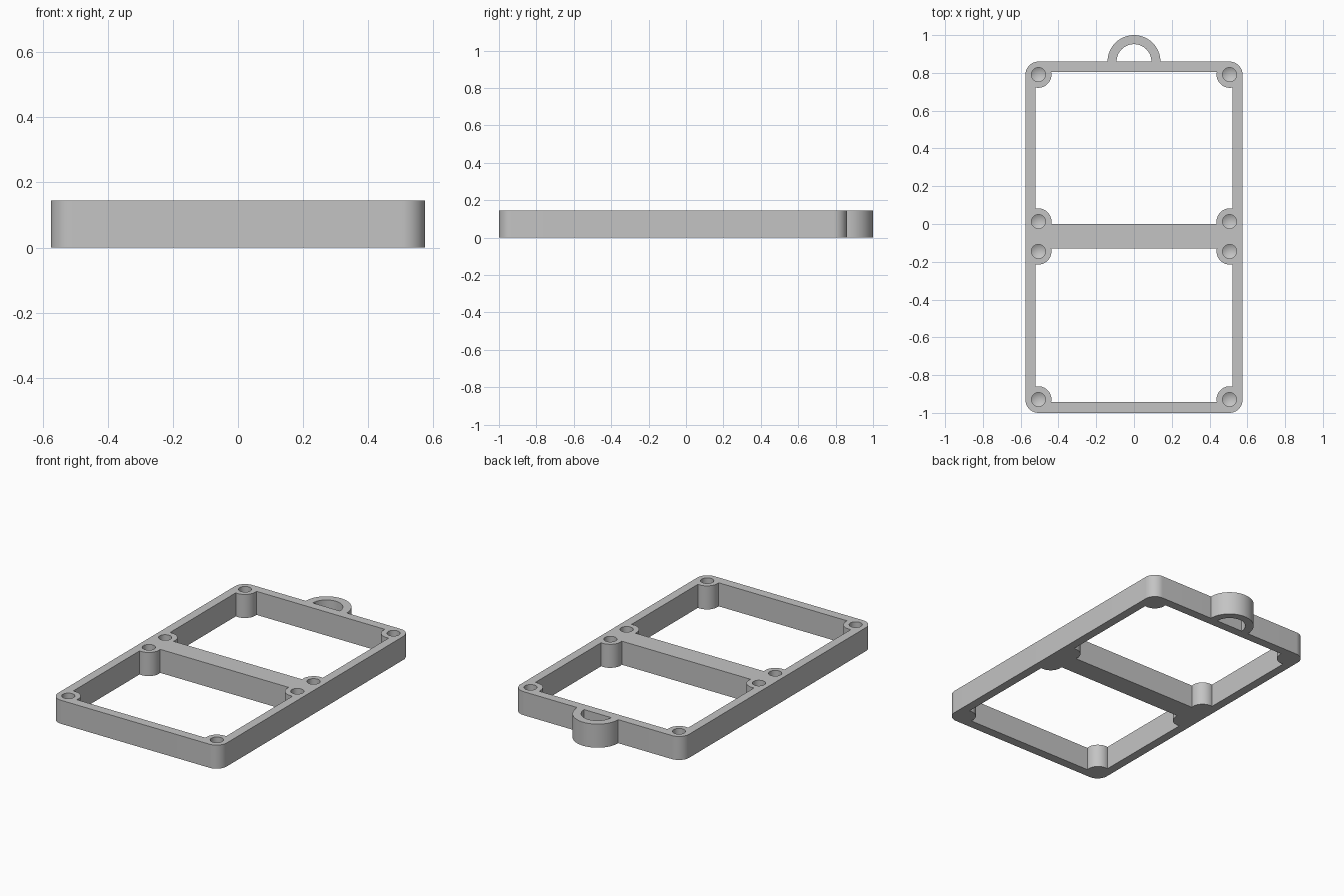
import bpy, bmesh, math
from mathutils import Vector

if "Cube" in bpy.data.objects:
    bpy.data.objects.remove(bpy.data.objects["Cube"])

H = 0.145                  # plate thickness
HALF_W, Y0, Y1 = 0.575, -1.0, 0.86
WIN_X = 0.52               # half width of the openings
BOSS_X, BOSS_R = 0.506, 0.07
LOOP_R, LOOP_HOLE_R = 0.14, 0.092
WINDOWS = [(0.0, 0.804), (-0.942, -0.132)]
INSET = 0.013              # boss centre distance from opening edge


def arc(cx, cy, r, a0, a1, n=16):
    """Points along an arc, angles in degrees."""
    angles = [math.radians(a0 + (a1 - a0) * i / n) for i in range(n + 1)]
    return [(cx + r * math.cos(a), cy + r * math.sin(a)) for a in angles]


def add_prism(bm, pts, z0, z1):
    """Extrude a flat outline between two heights."""
    face = bm.faces.new([bm.verts.new((x, y, z0)) for x, y in pts])
    out = bmesh.ops.extrude_face_region(bm, geom=[face])
    verts = [g for g in out["geom"] if isinstance(g, bmesh.types.BMVert)]
    bmesh.ops.translate(bm, verts=verts, vec=Vector((0, 0, z1 - z0)))


def add_drill(bm, x, y, r=0.037, n=32):
    """Blind hole cutter with a pointed tip."""
    rings = [[bm.verts.new((px, py, z)) for px, py in arc(x, y, r, 0, 360, n)[:-1]]
             for z in (0.04, H + 0.05)]
    tip = bm.verts.new((x, y, 0.018))
    bm.faces.new(rings[1])
    for i in range(n):
        j = (i + 1) % n
        bm.faces.new((rings[0][i], rings[0][j], rings[1][j], rings[1][i]))
        bm.faces.new((rings[0][j], rings[0][i], tip))


def finish(bm, name):
    bmesh.ops.recalc_face_normals(bm, faces=bm.faces[:])
    mesh = bpy.data.meshes.new(name)
    bm.to_mesh(mesh)
    bm.free()
    ob = bpy.data.objects.new(name, mesh)
    bpy.context.collection.objects.link(ob)
    return ob


# Outer outline: rounded rectangle with a half-round hanging loop at the back
R = BOSS_R
outline = (arc(HALF_W - R, Y0 + R, R, -90, 0) + arc(HALF_W - R, Y1 - R, R, 0, 90)
           + arc(0, Y1, LOOP_R, 0, 180, 40)
           + arc(-HALF_W + R, Y1 - R, R, 90, 180) + arc(-HALF_W + R, Y0 + R, R, 180, 270))
bm = bmesh.new()
add_prism(bm, outline, 0, H)
frame = finish(bm, "double_frame")

# Openings whose corners go round the screw bosses, and the loop opening
bm = bmesh.new()
reach = math.sqrt(BOSS_R ** 2 - INSET ** 2)
tilt = math.degrees(math.atan2(INSET, reach))
for low, high in WINDOWS:
    pts = []
    for sx, sy, mid in ((1, 1, 225), (-1, 1, 315), (-1, -1, 45), (1, -1, 135)):
        cy = high - INSET if sy > 0 else low + INSET
        half = 45 + tilt * (WIN_X - BOSS_X) / INSET
        pts += arc(sx * (WIN_X - INSET), cy, BOSS_R, mid + half, mid - half)
    add_prism(bm, pts, -0.05, H + 0.05)
add_prism(bm, arc(0, Y1, LOOP_HOLE_R, 0, 180, 40), -0.05, H + 0.05)
openings = finish(bm, "opening_cutter")

# Blind screw holes, one per boss
bm = bmesh.new()
for low, high in WINDOWS:
    for y in (low + INSET, high - INSET):
        for s in (-1, 1):
            add_drill(bm, s * BOSS_X, y)
holes = finish(bm, "screw_hole_cutter")

# Cut the frame
bpy.context.view_layer.objects.active = frame
frame.select_set(True)
for cutter in (openings, holes):
    mod = frame.modifiers.new("cut", "BOOLEAN")
    mod.operation, mod.solver, mod.object = "DIFFERENCE", "EXACT", cutter
    bpy.ops.object.modifier_apply(modifier=mod.name)
    bpy.data.objects.remove(cutter)

# Single grey finish, smooth curves with crisp edges
grey = bpy.data.materials.new("grey")
grey.diffuse_color = (0.55, 0.55, 0.55, 1)
grey.use_nodes = True
grey.node_tree.nodes["Principled BSDF"].inputs["Base Color"].default_value = grey.diffuse_color
frame.data.materials.clear()
frame.data.materials.append(grey)
bpy.ops.object.shade_smooth_by_angle(angle=math.radians(30))
